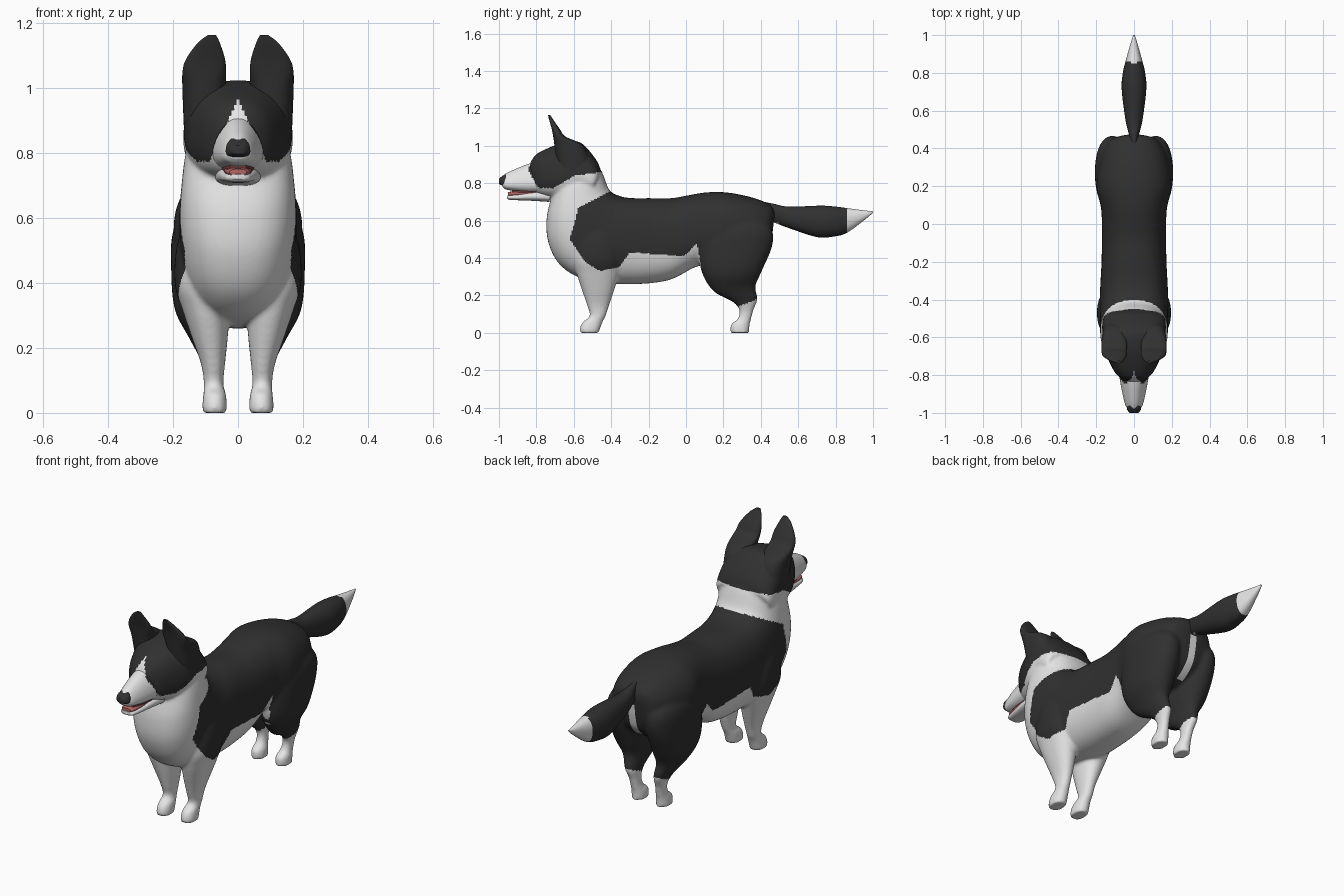
import bpy, bmesh, math

# ---------- colours ----------
def make_mat(name, rgb):
    m = bpy.data.materials.new(name)
    m.diffuse_color = (*rgb, 1)
    return m

MATS = [make_mat("black fur", (0.03, 0.03, 0.03)),
        make_mat("white fur", (0.78, 0.78, 0.78)),
        make_mat("tongue pink", (0.45, 0.13, 0.13)),
        make_mat("mouth dark", (0.2, 0.05, 0.05))]
BLACK, WHITE, PINK, DARK = range(4)

# ---------- coat pattern ----------
# side outline (y, z) of the black saddle
SADDLE = [(-.40, .76), (-.575, .67), (-.62, .5), (-.54, .38), (-.46, .33), (-.36, .35),
          (-.3, .43), (-.01, .41), (.06, .48), (.09, .3), (.7, .3), (.7, .95), (-.40, .95)]


def inside(poly, y, z):
    hit = False
    for (y1, z1), (y2, z2) in zip(poly, poly[1:] + poly[:1]):
        if (z1 > z) != (z2 > z) and y < y1 + (z - z1) * (y2 - y1) / (z2 - z1):
            hit = not hit
    return hit


def coat(c):
    a, y, z = abs(c.x), c.y, c.z
    if y > .5:                                    # tail with white tip
        return WHITE if y > .855 else BLACK
    if y > .1 and z < .35:                        # hind legs with white socks
        return BLACK if z > .145 + (y - .29) * .4 else WHITE
    if y > .36 and a < .018 and .34 < z < .59:    # pale stripe under the tail
        return WHITE
    if z > .765 and y < -.42:                     # head: hood, blaze and muzzle
        hood = .775 if y < -.71 else min(.775 + (y + .71) * .56, .84 + (y + .595) * .14)
        blaze = y < -.7 and a < (.965 - z) * .46
        muzzle = y < -.79 - (z - .775) * .55 and a < .09
        return WHITE if z < hood or blaze or muzzle else BLACK
    if y < -.3 and z < .5 and a < .1:             # chest and inner front legs
        return WHITE
    return BLACK if inside(SADDLE, y, z) else WHITE


# ---------- helpers ----------
def add_object(name, me):
    for m in MATS:
        me.materials.append(m)
    ob = bpy.data.objects.new(name, me)
    bpy.context.collection.objects.link(ob)
    return ob


def spline(p0, p1, p2, p3, t):
    return [.5 * (2 * b + (c - a) * t + (2 * a - 5 * b + 4 * c - d) * t * t
                  + (3 * b - a - 3 * c + d) * t ** 3) for a, b, c, d in zip(p0, p1, p2, p3)]


def loft(name, rings, rule=BLACK, power=2.2, segs=40, steps=7, mirror=False, taper=0):
    """rings: (centre x, half width, y and z of one edge, y and z of the opposite edge)"""
    pts = [rings[0]] + rings + [rings[-1]]
    path = [spline(*pts[i:i + 4], k / steps) for i in range(len(rings) - 1) for k in range(steps)]
    path.append(rings[-1])
    bm = bmesh.new()
    loops = []
    for cx, w, ya, za, yb, zb in path:
        loop = []
        for k in range(segs):
            t = 2 * math.pi * k / segs
            u, v = [math.copysign(abs(f) ** (2 / power), f) for f in (math.cos(t), math.sin(t))]
            loop.append(bm.verts.new((cx + w * u * (1 - taper * v), (ya + yb) / 2 + v * (ya - yb) / 2,
                                      (za + zb) / 2 + v * (za - zb) / 2)))
        loops.append(loop)
    for a, b in zip(loops, loops[1:]):
        for k in range(segs):
            n = (k + 1) % segs
            bm.faces.new((a[k], a[n], b[n], b[k]))
    bm.faces.new(loops[0])
    bm.faces.new(loops[-1])
    bmesh.ops.recalc_face_normals(bm, faces=bm.faces)
    for f in bm.faces:
        f.material_index = rule(f.calc_center_median()) if callable(rule) else rule
    me = bpy.data.meshes.new(name)
    bm.to_mesh(me)
    bm.free()
    me.shade_smooth()
    me.set_sharp_from_angle(angle=math.radians(50))
    ob = add_object(name, me)
    if mirror:
        ob.modifiers.new("mirror", 'MIRROR').use_mirror_merge = False
    return ob


def evaluated_mesh(ob):
    dg = bpy.context.evaluated_depsgraph_get()
    return bpy.data.meshes.new_from_object(ob.evaluated_get(dg))


def fuse(name, parts, voxel=.008):
    """Weld overlapping parts into one skin, then paint the coat on it."""
    bm = bmesh.new()
    for p in parts:
        bm.from_mesh(evaluated_mesh(p))
        bpy.data.objects.remove(p)
    raw = bpy.data.meshes.new(name)
    bm.to_mesh(raw)
    bm.free()
    tmp = add_object(name + "_helper", raw)
    r = tmp.modifiers.new("weld", 'REMESH')
    r.mode, r.voxel_size = 'VOXEL', voxel
    s = tmp.modifiers.new("soften", 'SMOOTH')
    s.factor, s.iterations = .5, 8
    me = evaluated_mesh(tmp)
    bpy.data.objects.remove(tmp)
    me.materials.clear()
    ob = add_object(name, me)
    for f in me.polygons:
        f.material_index = coat(f.center)
    me.shade_smooth()
    return ob


# neck, chest, barrel and rump: rings fan round from the collar to the tail root
torso = loft("torso", [
    (0, .13, -.52, .93, -.70, .82), (0, .16, -.455, .87, -.72, .73),
    (0, .175, -.41, .765, -.745, .61), (0, .18, -.35, .73, -.735, .48),
    (0, .18, -.28, .72, -.67, .36), (0, .18, -.20, .72, -.54, .285),
    (0, .172, -.08, .72, -.33, .26), (0, .17, .01, .735, -.10, .28),
    (0, .174, .10, .75, .06, .355), (0, .198, .20, .752, .18, .36),
    (0, .19, .30, .737, .30, .36), (0, .165, .39, .712, .38, .39),
    (0, .12, .455, .68, .44, .45), (0, .05, .475, .64, .462, .53)], power=2.4, segs=64)

# skull
head = loft("head", [
    (0, .05, -.835, .905, -.83, .765), (0, .098, -.80, .955, -.78, .735),
    (0, .135, -.72, .995, -.72, .72), (0, .16, -.64, 1.02, -.66, .72),
    (0, .167, -.56, 1.015, -.58, .74), (0, .166, -.48, .925, -.53, .74),
    (0, .155, -.455, .865, -.51, .75)], power=2.5, segs=64, taper=.06)

# front legs with paws
front_leg = loft("front_leg", [
    (.09, .05, -.54, .64, -.40, .64), (.105, .082, -.59, .52, -.35, .52),
    (.11, .085, -.60, .40, -.34, .40), (.10, .072, -.585, .32, -.355, .32),
    (.088, .057, -.56, .24, -.38, .24), (.077, .037, -.53, .15, -.41, .15),
    (.075, .030, -.515, .09, -.43, .09), (.072, .035, -.555, .055, -.445, .06),
    (.072, .038, -.568, .02, -.46, .02), (.072, .037, -.565, 0, -.466, 0)], mirror=True)

# hind legs: thigh, hock and paw
hind_leg = loft("hind_leg", [
    (.08, .05, .17, .68, .34, .66), (.112, .086, .10, .56, .45, .57),
    (.114, .092, .07, .42, .462, .47), (.11, .085, .09, .31, .405, .33),
    (.10, .052, .15, .22, .372, .25), (.086, .034, .25, .165, .382, .18),
    (.078, .026, .285, .12, .36, .12), (.074, .027, .276, .075, .347, .07),
    (.072, .034, .241, .045, .34, .04), (.072, .036, .238, 0, .337, 0)], mirror=True)

fuse("body", [torso, head, front_leg, hind_leg])

# muzzle, lower jaw, mouth and nose
loft("muzzle", [
    (0, .076, -.79, .92, -.79, .745), (0, .065, -.86, .897, -.86, .750),
    (0, .051, -.93, .868, -.93, .760), (0, .041, -.965, .85, -.965, .768),
    (0, .028, -.982, .838, -.982, .782)], power=2.3, segs=64, steps=9, taper=.28,
    rule=lambda c: WHITE if c.y < -.85 else coat(c))
loft("lower_jaw", [
    (0, .070, -.72, .76, -.73, .70), (0, .060, -.82, .755, -.82, .706),
    (0, .047, -.90, .742, -.90, .709), (0, .038, -.94, .738, -.945, .712),
    (0, .026, -.955, .735, -.957, .72)], rule=WHITE, power=2.6)
loft("mouth_lining", [
    (0, .05, -.80, .78, -.80, .73), (0, .040, -.88, .78, -.88, .73),
    (0, .025, -.93, .78, -.93, .73)], rule=DARK)
loft("tongue", [
    (0, .045, -.83, .758, -.83, .735), (0, .042, -.89, .756, -.89, .733),
    (0, .036, -.935, .755, -.935, .731), (0, .026, -.953, .751, -.953, .733)], rule=PINK, power=2.6)
loft("nose", [
    (0, .033, -.962, .849, -.962, .79), (0, .037, -.98, .84, -.982, .788),
    (0, .022, -1.0, .824, -1.0, .797)], rule=BLACK, power=2.8, taper=.1)

# upright ears
loft("ear", [
    (.10, .066, -.68, .86, -.50, .86), (.104, .067, -.70, .98, -.545, .995),
    (.104, .067, -.71, 1.05, -.645, 1.05), (.10, .060, -.718, 1.09, -.675, 1.09),
    (.09, .034, -.732, 1.14, -.71, 1.14), (.08, .012, -.738, 1.165, -.726, 1.165)],
    rule=BLACK, power=2.5, mirror=True)

# bushy tail
loft("tail", [
    (0, .02, .42, .70, .42, .60), (0, .026, .47, .69, .47, .59),
    (0, .045, .55, .675, .55, .56), (0, .065, .72, .68, .70, .512),
    (0, .060, .80, .675, .79, .515), (0, .045, .86, .667, .86, .535),
    (0, .020, .95, .655, .95, .60), (0, .004, 1.0, .65, 1.0, .642)], rule=coat)
